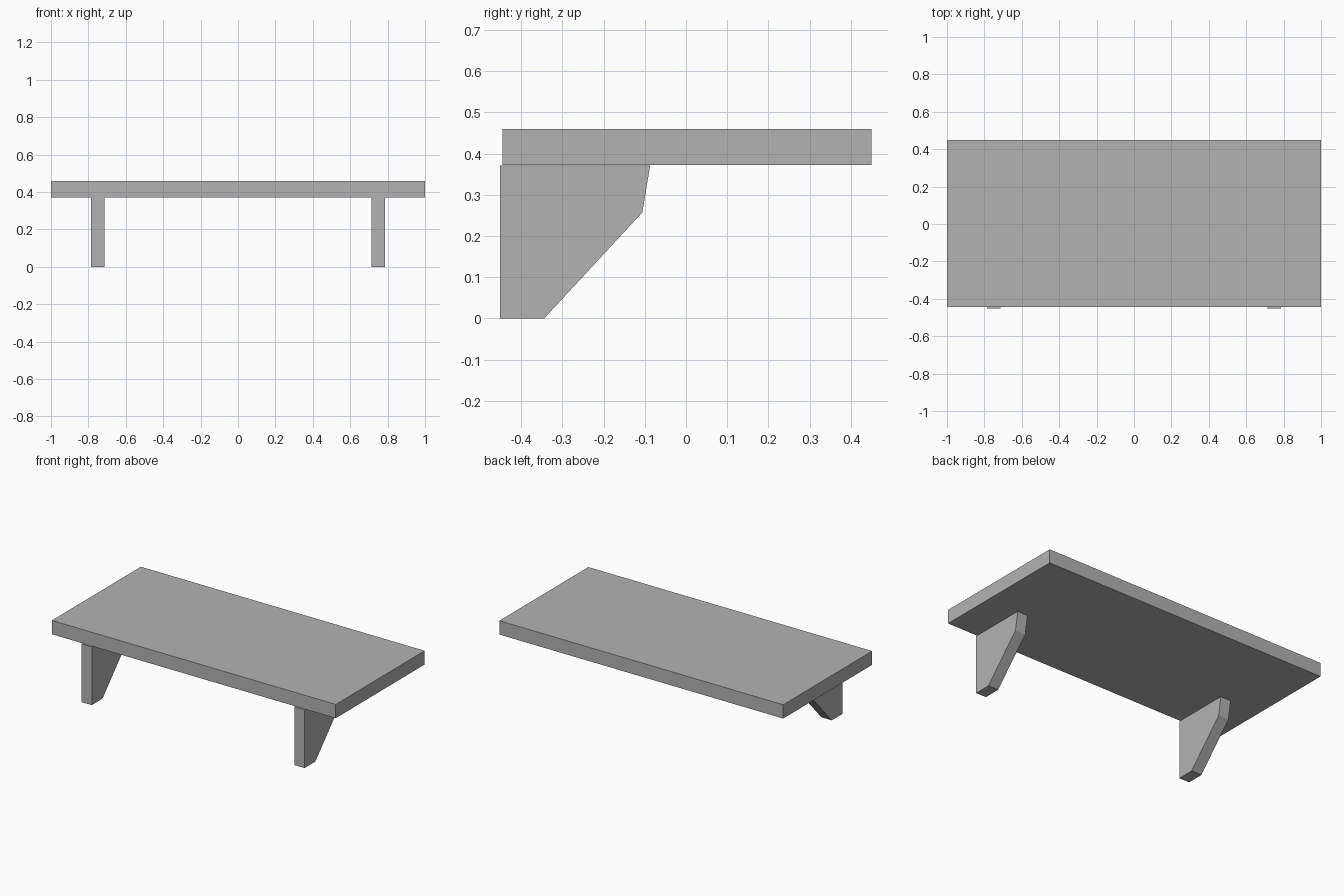
import bpy
import bmesh
from mathutils import Vector

cube = bpy.data.objects.get("Cube")
if cube:
    bpy.data.objects.remove(cube, do_unlink=True)

# Plain grey finish for every part
grey = bpy.data.materials.new("plain_grey")
grey.use_nodes = True
colour = (0.45, 0.45, 0.45, 1)
grey.diffuse_color = colour
grey.node_tree.nodes["Principled BSDF"].inputs["Base Color"].default_value = colour


def extrude_profile(name, profile, x_min, x_max):
    """Extrude a (y, z) side profile along x into a solid part."""
    bm = bmesh.new()
    face = bm.faces.new([bm.verts.new((x_min, y, z)) for y, z in profile])
    result = bmesh.ops.extrude_face_region(bm, geom=[face])
    moved = [v for v in result["geom"] if isinstance(v, bmesh.types.BMVert)]
    bmesh.ops.translate(bm, verts=moved, vec=Vector((x_max - x_min, 0, 0)))
    bmesh.ops.recalc_face_normals(bm, faces=bm.faces)
    mesh = bpy.data.meshes.new(name)
    bm.to_mesh(mesh)
    bm.free()
    mesh.materials.append(grey)
    obj = bpy.data.objects.new(name, mesh)
    bpy.context.collection.objects.link(obj)
    return obj


# Shelf board
board = [(-0.445, 0.372), (0.45, 0.372), (0.45, 0.46), (-0.445, 0.46)]
extrude_profile("shelf_board", board, -1, 1)

# Pair of angled brackets under the board
bracket = [(-0.452, 0), (-0.344, 0), (-0.106, 0.257), (-0.087, 0.371), (-0.452, 0.371)]
half_width = 0.036
for name, x in (("right_bracket", -0.75), ("left_bracket", 0.75)):
    extrude_profile(name, bracket, x - half_width, x + half_width)
